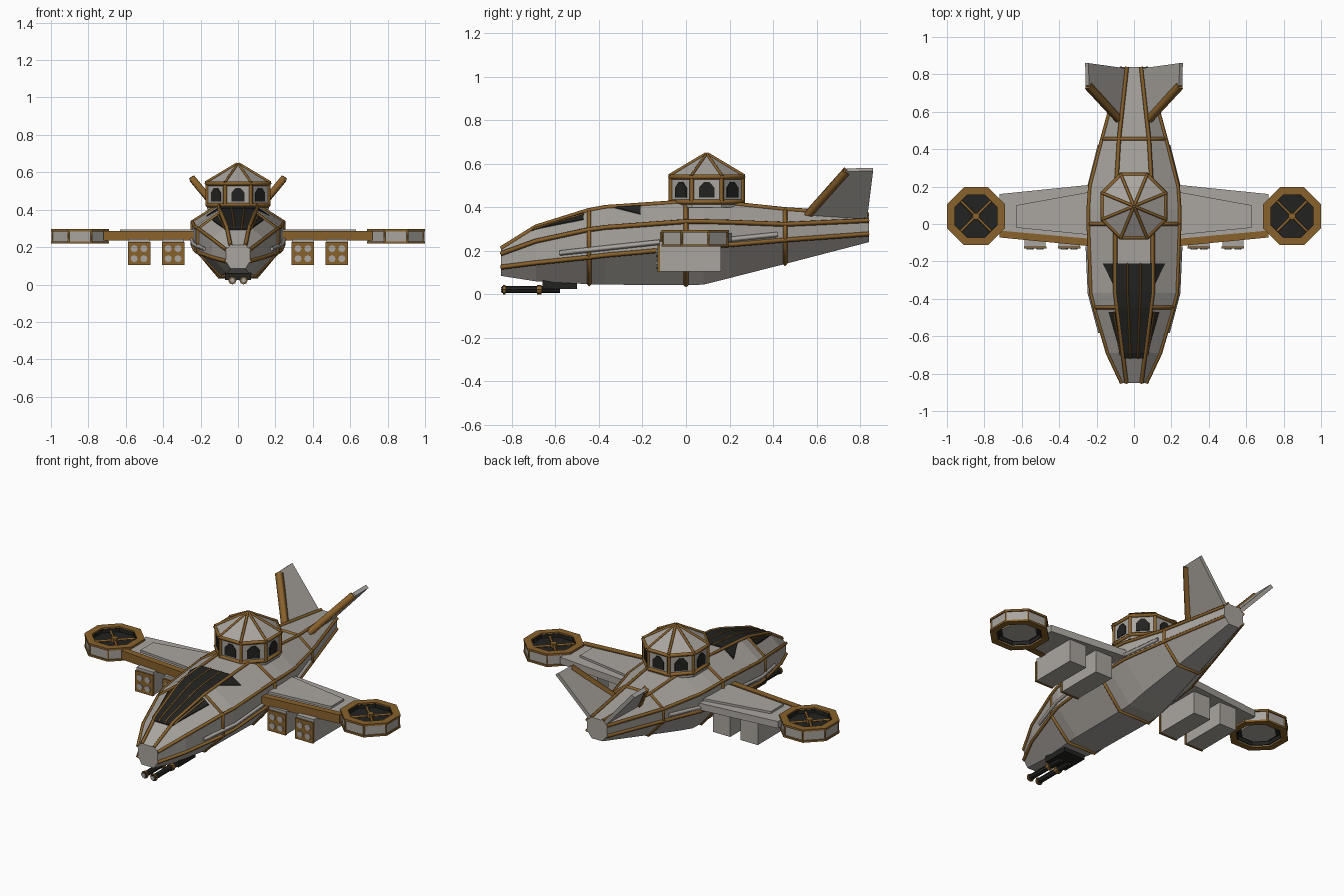
import bpy, bmesh, math
from mathutils import Vector

cube = bpy.data.objects.get("Cube")
if cube:
    bpy.data.objects.remove(cube)


def material(name, rgb):
    m = bpy.data.materials.new(name)
    m.use_nodes = True
    m.diffuse_color = (*rgb, 1)
    m.node_tree.nodes["Principled BSDF"].inputs["Base Color"].default_value = (*rgb, 1)
    return m


GREY = material("warm grey", (0.40, 0.375, 0.345))
GOLD = material("bronze", (0.25, 0.12, 0.025))
DARK = material("dark glass", (0.016, 0.016, 0.015))


def link(name, data, mat):
    ob = bpy.data.objects.new(name, data)
    data.materials.append(mat)
    bpy.context.collection.objects.link(ob)
    return ob


def loft(name, solids, mat, mirror=False, closed=False):
    """Skin each list of rings; cap the ends, or join last ring to first."""
    bm = bmesh.new()
    for rings in solids:
        vs = [[bm.verts.new(p) for p in r] for r in rings]
        n = len(vs[0])
        pairs = list(zip(vs, vs[1:])) + ([(vs[-1], vs[0])] if closed else [])
        for a, b in pairs:
            for i in range(n):
                j = (i + 1) % n
                bm.faces.new((a[i], a[j], b[j], b[i]))
        if not closed:
            bm.faces.new(vs[0])
            bm.faces.new(vs[-1])
    bmesh.ops.recalc_face_normals(bm, faces=bm.faces)
    me = bpy.data.meshes.new(name)
    bm.to_mesh(me)
    bm.free()
    ob = link(name, me, mat)
    if mirror:
        ob.modifiers.new("mirror", 'MIRROR').use_mirror_merge = False
    return ob


def beams(name, paths, r, mat, cyclic=False):
    """Four-sided bars along polylines."""
    cu = bpy.data.curves.new(name, 'CURVE')
    cu.dimensions = '3D'
    cu.bevel_depth, cu.bevel_resolution, cu.use_fill_caps = r, 0, True
    for path in paths:
        s = cu.splines.new('POLY')
        s.points.add(len(path) - 1)
        for p, co in zip(s.points, path):
            p.co = (*co, 1)
        s.use_cyclic_u = cyclic
    return link(name, cu, mat)


def box(x0, x1, y0, y1, z0, z1):
    return [[(x0, y0, z), (x1, y0, z), (x1, y1, z), (x0, y1, z)] for z in (z0, z1)]


def octagon(cx, cy, z, apothem):
    r = apothem / math.cos(math.pi / 8)
    return [(cx + r * math.cos(a), cy + r * math.sin(a), z)
            for a in [math.pi * (k + 0.5) / 4 for k in range(8)]]


def rod(cx, cz, y0, y1, r, n=8):
    return [[(cx + r * math.cos(math.tau * k / n), y, cz + r * math.sin(math.tau * k / n))
             for k in range(n)] for y in (y0, y1)]


# Hull stations: y, top half width, half width, bottom half width, z top, upper, lower, bottom
STATIONS = [
    (-0.85, 0.04, 0.065, 0.04, 0.21, 0.187, 0.125, 0.085),
    (-0.69, 0.06, 0.14, 0.06, 0.31, 0.245, 0.145, 0.06),
    (-0.45, 0.09, 0.21, 0.09, 0.385, 0.297, 0.17, 0.047),
    (-0.37, 0.1, 0.23, 0.095, 0.4, 0.308, 0.18, 0.045),
    (0.0, 0.1, 0.243, 0.1, 0.425, 0.335, 0.213, 0.042),
    (0.08, 0.1, 0.243, 0.1, 0.425, 0.335, 0.218, 0.045),
    (0.2, 0.095, 0.235, 0.095, 0.417, 0.332, 0.228, 0.075),
    (0.455, 0.08, 0.17, 0.07, 0.39, 0.322, 0.25, 0.14),
    (0.84, 0.038, 0.065, 0.035, 0.365, 0.34, 0.278, 0.24)]
YS = [s[0] for s in STATIONS]


def section(y):
    for a, b in zip(STATIONS, STATIONS[1:]):
        if y <= b[0]:
            break
    t = (y - a[0]) / (b[0] - a[0])
    _, tw, w, bw, zt, zu, zl, zb = [p + (q - p) * t for p, q in zip(a, b)]
    half = [(tw, zt), (w, zu), (w, zl), (bw, zb)]
    return [Vector((x, y, z)) for x, z in half + [(-x, z) for x, z in half[::-1]]]


def on_hull(y, u, lift=0.0):
    """Point on the hull; u counts edges round the section from the top."""
    s, i = section(y), int(u)
    return s[i % 8].lerp(s[(i + 1) % 8], u - i) + Vector((0, 0, lift))


def plate(rows):
    return [[on_hull(y, a, .006), on_hull(y, b, .006), on_hull(y, b, -.003), on_hull(y, a, -.003)]
            for y, a, b in rows]


loft("hull", [[section(y) for y in YS]], GREY)
beams("hull_long_trim", [[on_hull(y, i) for y in YS] for i in (0, 1, 2, 5, 6, 7)], 0.011, GOLD)
beams("hull_ring_trim", [section(y) for y in (0.0, 0.455)], 0.011, GOLD, cyclic=True)
beams("hull_front_ring_trim", [section(-0.445)], 0.011, GOLD)

# Cockpit glazing: roof strip plus two tapering shoulder panes each side
loft("canopy_roof", [plate([(y, 7, 8) for y in (-0.72, -0.69, -0.45, -0.37, -0.21)])], DARK)
loft("canopy_front_panes", [plate([(-0.71, 0, 0.12), (-0.69, 0, 0.18), (-0.47, 0, 0.42)])],
     DARK, mirror=True)
loft("canopy_rear_panes", [plate([(-0.34, 0, 0.03), (-0.21, 0, 0.5)])], DARK, mirror=True)
bars = [[on_hull(y, u, .006) for y in (-0.72, -0.69, -0.45, -0.37, -0.21)] for u in (7.33, 7.67)]
bars += [[on_hull(y, u, .006) for y in (-0.7, -0.69, -0.47)] for u in (0.17, 6.83)]
beams("canopy_bars", bars, 0.005, GOLD)

# Side pipes
pipes = []
for s in (-1, 1):
    pipes += [[(s * 0.18, -0.58, 0.19), (s * 0.236, -0.37, 0.213), (s * 0.247, -0.12, 0.24)],
              [(s * 0.243, 0.12, 0.245), (s * 0.238, 0.2, 0.252), (s * 0.183, 0.42, 0.275)]]
beams("side_pipes", pipes, 0.012, GREY)

# Roof turret
TY = 0.095
loft("turret", [[octagon(0, TY, z, a) for z, a in
                 ((0.4, 0.165), (0.535, 0.165), (0.54, 0.174), (0.645, 0.006))]], GREY)
for name, z, a in (("turret_eave", 0.54, 0.168), ("turret_base_band", 0.425, 0.165)):
    beams(name, [octagon(0, TY, z, a)], 0.012, GOLD, cyclic=True)
beams("turret_posts", list(zip(octagon(0, TY, 0.42, 0.164), octagon(0, TY, 0.54, 0.164))), 0.011, GOLD)
beams("turret_roof_ribs", list(zip(octagon(0, TY, 0.545, 0.172), octagon(0, TY, 0.645, 0.004))),
      0.008, GOLD)
windows = []
for k in range(8):
    c, s = math.cos(k * math.pi / 4), math.sin(k * math.pi / 4)
    shape = [(-0.036, 0.445), (0.036, 0.445), (0.036, 0.49), (0.012, 0.517), (-0.012, 0.517), (-0.036, 0.49)]
    windows.append([[(c * d - s * t, TY + s * d + c * t, z) for t, z in shape] for d in (0.163, 0.17)])
loft("turret_windows", windows, DARK)


# Wings
def wing_ring(x, y0, y1, z0, z1):
    return [(x, y0, z0), (x, y1, z0), (x, y1, z1), (x, y0, z1)]


loft("wing", [[wing_ring(0.18, -0.1, 0.215, 0.24, 0.281), wing_ring(0.72, -0.05, 0.16, 0.24, 0.281)]],
     GREY, mirror=True)
loft("wing_top_panel", [[wing_ring(0.22, -0.06, 0.175, 0.275, 0.294),
                         wing_ring(0.63, -0.02, 0.1, 0.275, 0.294)]], GREY, mirror=True)
loft("wing_leading_edge", [[wing_ring(0.2, -0.122, -0.082, 0.235, 0.287),
                            wing_ring(0.72, -0.072, -0.035, 0.235, 0.287)]], GOLD, mirror=True)

# Rocket pods under the wings
pods, fronts, tubes = [], [], []
for x in (0.347, 0.529):
    pods.append(box(x - 0.057, x + 0.057, -0.122, 0.16, 0.105, 0.242))
    fronts.append(box(x - 0.06, x + 0.06, -0.132, -0.12, 0.103, 0.226))
    tubes += [rod(x + dx, 0.165 + dz, -0.137, -0.128, 0.019)
              for dx in (-0.026, 0.026) for dz in (-0.027, 0.027)]
loft("pod", pods, GREY, mirror=True)
loft("pod_front", fronts, GOLD, mirror=True)
loft("pod_tubes", tubes, GREY, mirror=True)

# Ducted rotors at the wing tips
EX, EY = 0.845, 0.042


def duct(name, z0, z1, outer, inner, mat):
    loft(name, [[octagon(EX, EY, z, a) for z, a in
                 ((z0, outer), (z1, outer), (z1, inner), (z0, inner))]], mat, mirror=True, closed=True)


duct("duct_wall", 0.225, 0.29, 0.148, 0.118, GREY)
duct("duct_liner", 0.228, 0.288, 0.12, 0.113, DARK)
duct("duct_top_rim", 0.284, 0.296, 0.155, 0.115, GOLD)
duct("duct_bottom_rim", 0.219, 0.23, 0.155, 0.118, GOLD)
loft("rotor_disc", [[octagon(EX, EY, z, 0.116) for z in (0.25, 0.266)]], DARK, mirror=True)
loft("rotor_underside", [[octagon(EX, EY, z, 0.092) for z in (0.236, 0.252)]], GREY, mirror=True)
loft("rotor_hub", [[octagon(EX, EY, z, 0.018) for z in (0.26, 0.288)]], GOLD, mirror=True)
posts, cross = [], []
for s in (-1, 1):
    posts += zip(octagon(s * EX, EY, 0.225, 0.147), octagon(s * EX, EY, 0.29, 0.147))
    cross += [[(s * EX - 0.083, EY - d * 0.083, 0.273), (s * EX + 0.083, EY + d * 0.083, 0.273)]
              for d in (-1, 1)]
beams("duct_posts", posts, 0.006, GOLD)
beams("rotor_struts", cross, 0.007, GOLD)


# Splayed tail fins
def fin_ring(front, back, n=Vector((0.009, 0, -0.007))):
    a, b = Vector(front), Vector(back)
    return [a + n, b + n, b - n, a - n]


loft("tail_fin", [[fin_ring((0.055, 0.56, 0.34), (0.035, 0.83, 0.335)),
                   fin_ring((0.25, 0.74, 0.572), (0.252, 0.86, 0.574))]], GREY, mirror=True)
beams("tail_fin_edge", [[(s * 0.075, 0.555, 0.36), (s * 0.245, 0.738, 0.566)] for s in (-1, 1)],
      0.023, GOLD)

# Twin guns under the nose
loft("gun_mount", [box(-0.07, 0.07, -0.66, -0.5, 0.025, 0.07)], DARK)
loft("gun_barrel", [rod(0.03, 0.022, -0.845, -0.58, 0.016)], DARK, mirror=True)
loft("gun_bands", [rod(0.03, 0.022, y, y + w, 0.022) for y, w in ((-0.685, 0.022), (-0.84, 0.01))],
     GOLD, mirror=True)
loft("gun_muzzle", [rod(0.03, 0.022, -0.85, -0.84, 0.013)], GREY, mirror=True)
